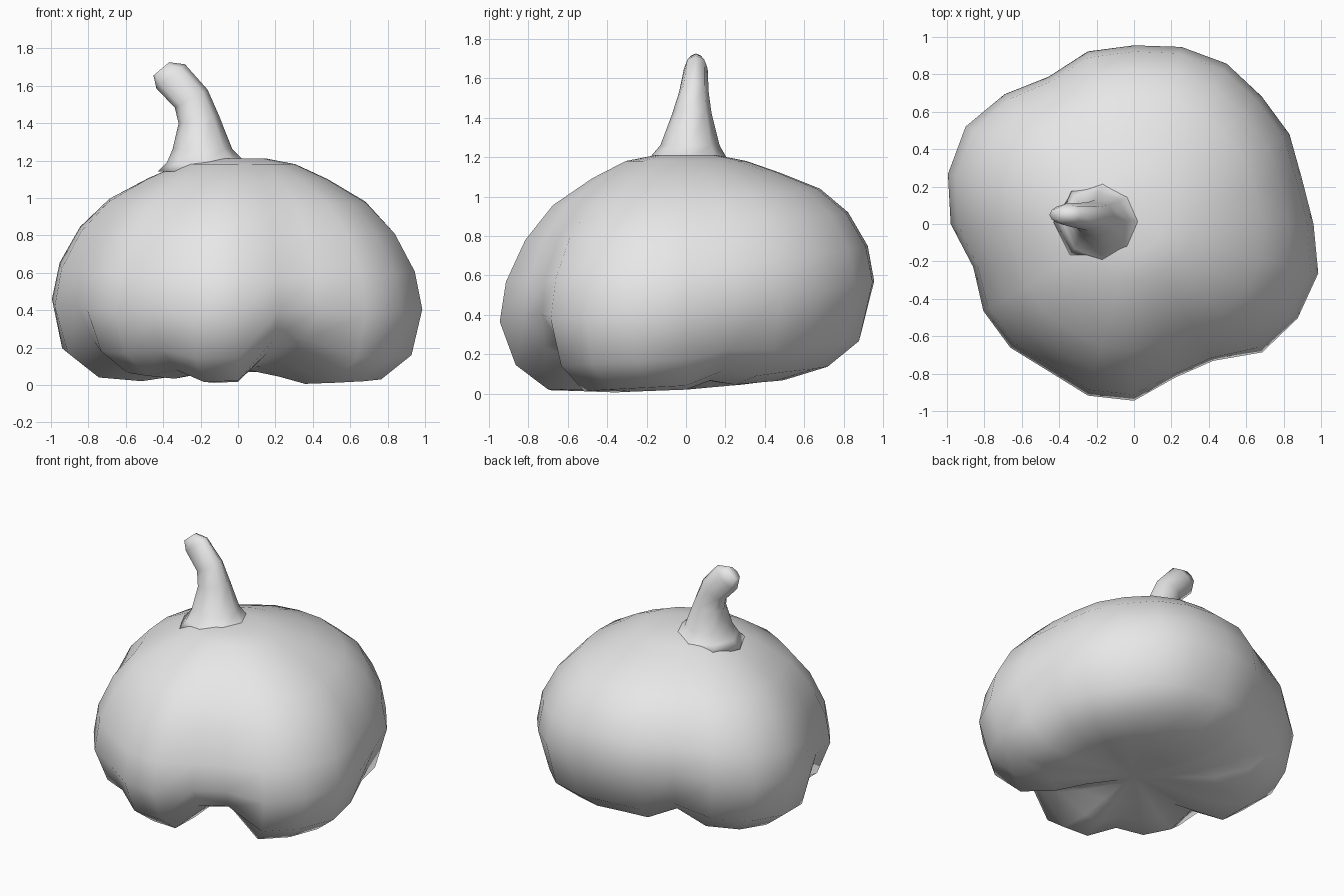
import bpy
import bmesh
from math import sin, cos, tau

cube = bpy.data.objects.get("Cube")
if cube:
    bpy.data.objects.remove(cube, do_unlink=True)

grey = bpy.data.materials.new("pale_grey")
grey.use_nodes = True
grey.diffuse_color = (0.8, 0.8, 0.8, 1)
grey.node_tree.nodes["Principled BSDF"].inputs["Base Color"].default_value = (0.8, 0.8, 0.8, 1)


def skin(name, rings):
    """Join a stack of equal rings into a closed, smooth surface."""
    bm = bmesh.new()
    loops = [[bm.verts.new(p) for p in ring] for ring in rings]
    n = len(loops[0])
    for low, high in zip(loops, loops[1:]):
        for i in range(n):
            j = (i + 1) % n
            bm.faces.new((low[i], low[j], high[j], high[i]))
    for loop in (loops[0], loops[-1]):
        cap = bm.faces.new(loop)
        bmesh.ops.poke(bm, faces=[cap])
    bmesh.ops.recalc_face_normals(bm, faces=bm.faces)
    for face in bm.faces:
        face.smooth = True
    mesh = bpy.data.meshes.new(name)
    bm.to_mesh(mesh)
    bm.free()
    mesh.materials.append(grey)
    obj = bpy.data.objects.new(name, mesh)
    bpy.context.collection.objects.link(obj)
    return obj


# Bulb outline: radius at equal angles, dipping at the grooves between cloves
outline = [.96, .93, .96, .965, .99, .98, .955, .955, .91, .98, 1.04, 1.03,
           .98, .89, .93, .935, .91, .95, .945, .85, .845, .97, 1.01, 1.02]
MEAN = .96

# Bulb rings: height, size, rise toward the back, clove depth, groove lift
bulb_rings = [
    (.08, .12, 0, 1, 0),
    (.05, .32, .02, 1.3, .5),
    (.02, .52, .05, 1.5, 1.1),
    (.04, .75, .1, 1.6, 1.5),
    (.17, .92, .1, 1.4, 1),
    (.42, 1, .15, 1, .3),
    (.62, .965, .13, .9, 0),
    (.82, .86, .1, .8, 0),
    (.98, .71, .06, .6, 0),
    (1.1, .5, .02, .5, 0),
    (1.18, .32, 0, .3, 0),
    (1.21, .16, 0, 0, 0),
]


def bulb_ring(height, size, rise, depth, lift):
    points = []
    for i, radius in enumerate(outline):
        a = tau * i / len(outline)
        r = size * (MEAN + (radius - MEAN) * depth)
        tilt = rise * sin(a) * (1 if sin(a) > 0 else .4)
        groove = max(0, MEAN - radius) * lift
        points.append((r * cos(a), r * sin(a), max(0, height + tilt + groove)))
    return points


skin("bulb", [bulb_ring(*ring) for ring in bulb_rings])

# Stem rings: centre, half width, half depth, lean toward the right
stem_rings = [
    (-.13, .01, 1.14, .3, .25, 0),
    (-.17, .01, 1.19, .21, .2, 0),
    (-.19, .02, 1.26, .16, .15, 0),
    (-.21, .03, 1.42, .11, .1, .2),
    (-.25, .04, 1.53, .1, .075, .5),
    (-.36, .05, 1.65, .1, .06, .7),
    (-.41, .05, 1.69, .055, .035, .7),
]


def stem_ring(x, y, z, width, depth, lean, sides=8):
    points = []
    for i in range(sides):
        a = tau * i / sides
        u = width * cos(a)
        points.append((x + u * cos(lean), y + depth * sin(a), z + u * sin(lean)))
    return points


skin("stem", [stem_ring(*ring) for ring in stem_rings])
